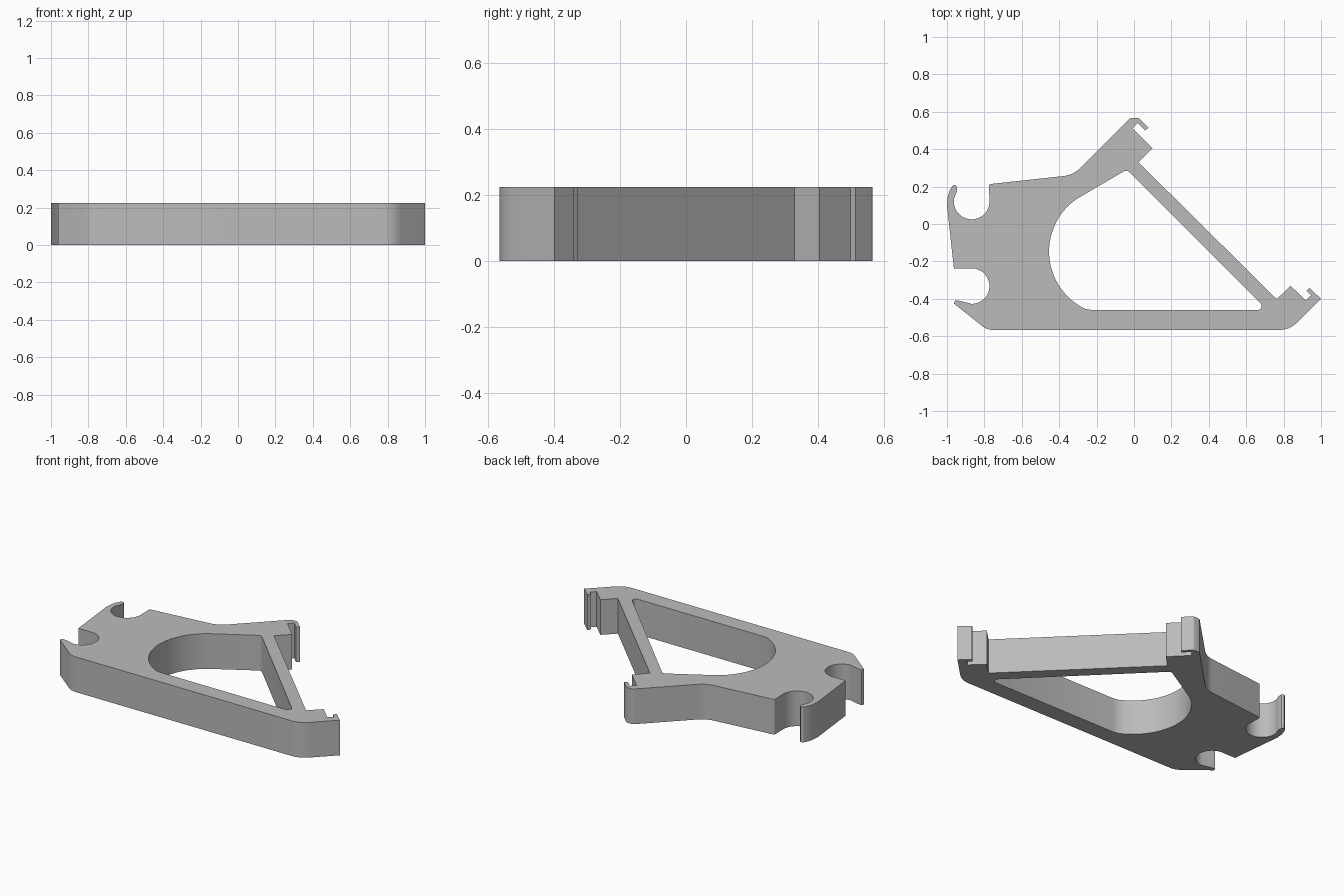
import bpy
import bmesh
from math import cos, sin, radians, tan
from mathutils import Vector

if "Cube" in bpy.data.objects:
    bpy.data.objects.remove(bpy.data.objects["Cube"], do_unlink=True)

THICKNESS = 0.225


def arc(cx, cy, radius, start, end, steps):
    """Points along a circular arc, angles in degrees."""
    angles = [radians(start + (end - start) * i / steps) for i in range(steps + 1)]
    return [(cx + radius * cos(a), cy + radius * sin(a)) for a in angles]


def rounded(points, steps=8):
    """Replace every corner given as (x, y, radius) with a fillet."""
    result = []
    for i, point in enumerate(points):
        corner = Vector(point[:2])
        if len(point) == 2:
            result.append(corner)
            continue
        before = (Vector(points[i - 1][:2]) - corner).normalized()
        after = (Vector(points[(i + 1) % len(points)][:2]) - corner).normalized()
        half = before.angle(after) / 2
        reach = point[2] / tan(half)
        centre = corner + (before + after).normalized() * (point[2] / sin(half))
        first = corner + before * reach - centre
        last = corner + after * reach - centre
        sweep = first.angle_signed(last)
        for k in range(steps + 1):
            a = -sweep * k / steps
            result.append(centre + Vector((first.x * cos(a) - first.y * sin(a),
                                           first.x * sin(a) + first.y * cos(a))))
    return result


def extruded_plate(name, loops, height, material):
    """Fill the outer loop minus the inner loops and raise it to a solid."""
    bm = bmesh.new()
    edges = []
    for loop in loops:
        verts = [bm.verts.new((p[0], p[1], 0)) for p in loop]
        edges += [bm.edges.new((v, verts[i - 1])) for i, v in enumerate(verts)]
    bmesh.ops.triangle_fill(bm, edges=edges, use_beauty=True)
    lifted = bmesh.ops.extrude_face_region(bm, geom=bm.faces[:], use_keep_orig=True)
    top = [g for g in lifted["geom"] if isinstance(g, bmesh.types.BMVert)]
    bmesh.ops.translate(bm, verts=top, vec=(0, 0, height))
    bmesh.ops.recalc_face_normals(bm, faces=bm.faces[:])
    mesh = bpy.data.meshes.new(name)
    bm.to_mesh(mesh)
    bm.free()
    mesh.materials.append(material)
    obj = bpy.data.objects.new(name, mesh)
    bpy.context.collection.objects.link(obj)
    return obj


# Material
grey = bpy.data.materials.new("plain grey")
grey.use_nodes = True
colour = (0.5, 0.5, 0.5, 1)
grey.diffuse_color = colour
grey.node_tree.nodes["Principled BSDF"].inputs["Base Color"].default_value = colour

# Base edge and pointed right corner
base = [(-0.785, -0.567, 0.1), (0.832, -0.567, 0.14), (1, -0.4)]
# Small catch at the right end
right_catch = [(0.938, -0.342), (0.922, -0.358), (0.947, -0.382), (0.918, -0.408),
               (0.837, -0.33), (0.763, -0.402)]
# Small catch at the top end
top_catch = [(0.024, 0.33), (0.099, 0.405), (-0.008, 0.512), (0.02, 0.54),
             (0.06, 0.5), (0.077, 0.515), (0.024, 0.567, 0.02)]
# Sloping shoulder
shoulder = [(-0.02, 0.567, 0.02), (-0.325, 0.262, 0.15), (-0.775, 0.213, 0.01)]
# Two round sockets on the left, each with a hooked lip
upper_socket = arc(-0.868, 0.12, 0.095, 0, -190, 24)
upper_lip = [(-0.947, 0.175), (-0.948, 0.2), (-0.958, 0.21), (-0.972, 0.203),
             (-0.985, 0.18), (-0.996, 0.145), (-1, 0.1), (-0.963, -0.237)]
lower_socket = arc(-0.868, -0.332, 0.095, 90, -90, 24)
lower_lip = [(-0.93, -0.411), (-0.955, -0.408), (-0.963, -0.425)]

outline = rounded(base + right_catch + top_catch + shoulder + upper_socket
                  + upper_lip + lower_socket + lower_lip)

# Large window: round on the left, tapering to the right
window = rounded(arc(-0.113, -0.147, 0.341, 125, 244, 28)
                 + [(-0.225, -0.46), (0.713, -0.46, 0.022), (-0.038, 0.291, 0.025)])

bracket = extruded_plate("bracket_plate", [outline, window], THICKNESS, grey)

bpy.ops.object.select_all(action="DESELECT")
bracket.select_set(True)
bpy.context.view_layer.objects.active = bracket
bpy.ops.object.shade_smooth_by_angle(angle=radians(30))
